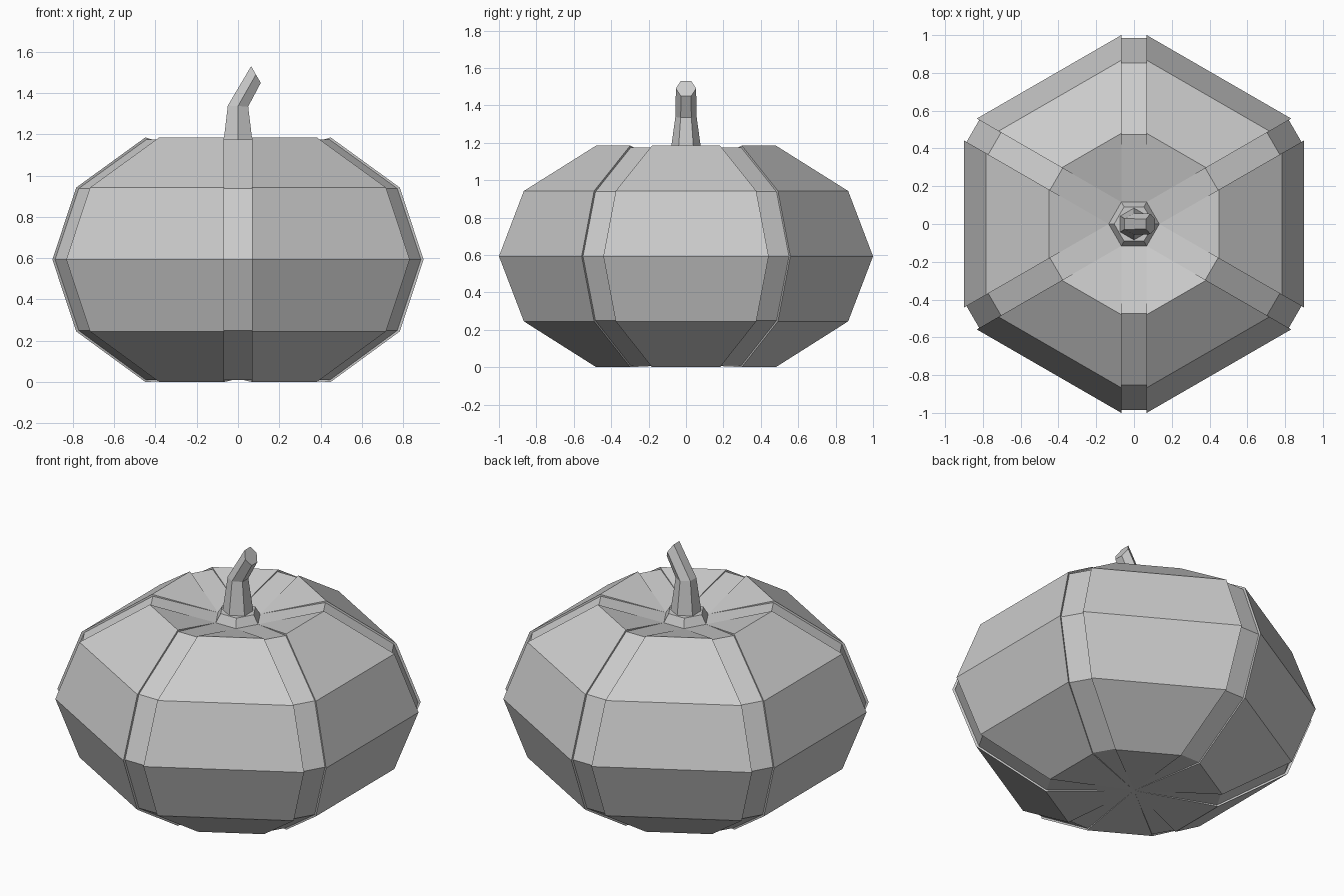
import bpy, bmesh, math
from mathutils import Matrix, Vector

cube = bpy.data.objects.get("Cube")
if cube:
    bpy.data.objects.remove(cube, do_unlink=True)

grey = bpy.data.materials.new("plain grey")
COLOUR = (0.6, 0.6, 0.6, 1)
grey.use_nodes = True
grey.diffuse_color = COLOUR
grey.node_tree.nodes["Principled BSDF"].inputs["Base Color"].default_value = COLOUR


def finish(bm, name):
    bmesh.ops.remove_doubles(bm, verts=bm.verts, dist=0.0005)
    bmesh.ops.dissolve_degenerate(bm, edges=bm.edges, dist=0.0002)
    bmesh.ops.recalc_face_normals(bm, faces=bm.faces)
    mesh = bpy.data.meshes.new(name)
    bm.to_mesh(mesh)
    bm.free()
    mesh.materials.append(grey)
    obj = bpy.data.objects.new(name, mesh)
    bpy.context.collection.objects.link(obj)
    return obj


def add_strip(bm, left, right):
    """Skin two matching lines of points with faces."""
    for i in range(len(left) - 1):
        corners = []
        for p in (left[i], right[i], right[i + 1], left[i + 1]):
            if all((p - q).length > 0.0005 for q in corners):
                corners.append(p)
        if len(corners) > 2:
            bm.faces.new([bm.verts.new(p) for p in corners])


# Body: six flat panels with a shallow recessed rib at each corner
HALF = 0.067
HUB = HALF * math.sqrt(3)
panel = [(0.48, 0), (0.867, 0.245), (1.0, 0.593), (0.867, 0.942), (0.48, 1.185), (HUB, 1.09)]
rib = [(0.475, 0.009), (0.852, 0.249), (0.985, 0.593), (0.852, 0.938), (0.475, 1.174), (HUB, 1.09)]
centre = Vector((0, 0, 0.015))


def corner_line(profile, side, k):
    turn = Matrix.Rotation(k * math.pi / 3, 3, "Z")
    return [centre] + [turn @ Vector((side * HALF, y, z)) for y, z in profile]


bm = bmesh.new()
for k in range(6):
    add_strip(bm, corner_line(panel, -1, k), corner_line(panel, 1, k + 1))
    add_strip(bm, corner_line(rib, 1, k), corner_line(rib, -1, k))
    for side in (-1, 1):
        add_strip(bm, corner_line(panel, side, k), corner_line(rib, side, k))
finish(bm, "body")


def hex_ring(radius, place, tilt=0, start=0):
    turn = Matrix.Rotation(tilt, 3, "Y")
    return [turn @ Vector((radius * math.cos(start + i * math.pi / 3),
                           radius * math.sin(start + i * math.pi / 3), 0)) + Vector(place)
            for i in range(6)]


def loft(name, rings):
    bm = bmesh.new()
    for a, b in zip(rings, rings[1:]):
        add_strip(bm, a + a[:1], b + b[:1])
    for ring in (rings[0], rings[-1]):
        bm.faces.new([bm.verts.new(p) for p in ring])
    return finish(bm, name)


# Collar round the foot of the stem
loft("stem_collar", [hex_ring(2 * HALF, (0, 0, 1.09)), hex_ring(0.105, (0, 0, 1.14))])

# Bent stem with an edge facing the front
EDGE = math.pi / 6
loft("stem", [hex_ring(0.085, (0, 0, 1.135), 0, EDGE),
              hex_ring(0.057, (0, 0, 1.337), 0.05, EDGE),
              hex_ring(0.054, (0.087, 0, 1.49), math.radians(60), EDGE)])
